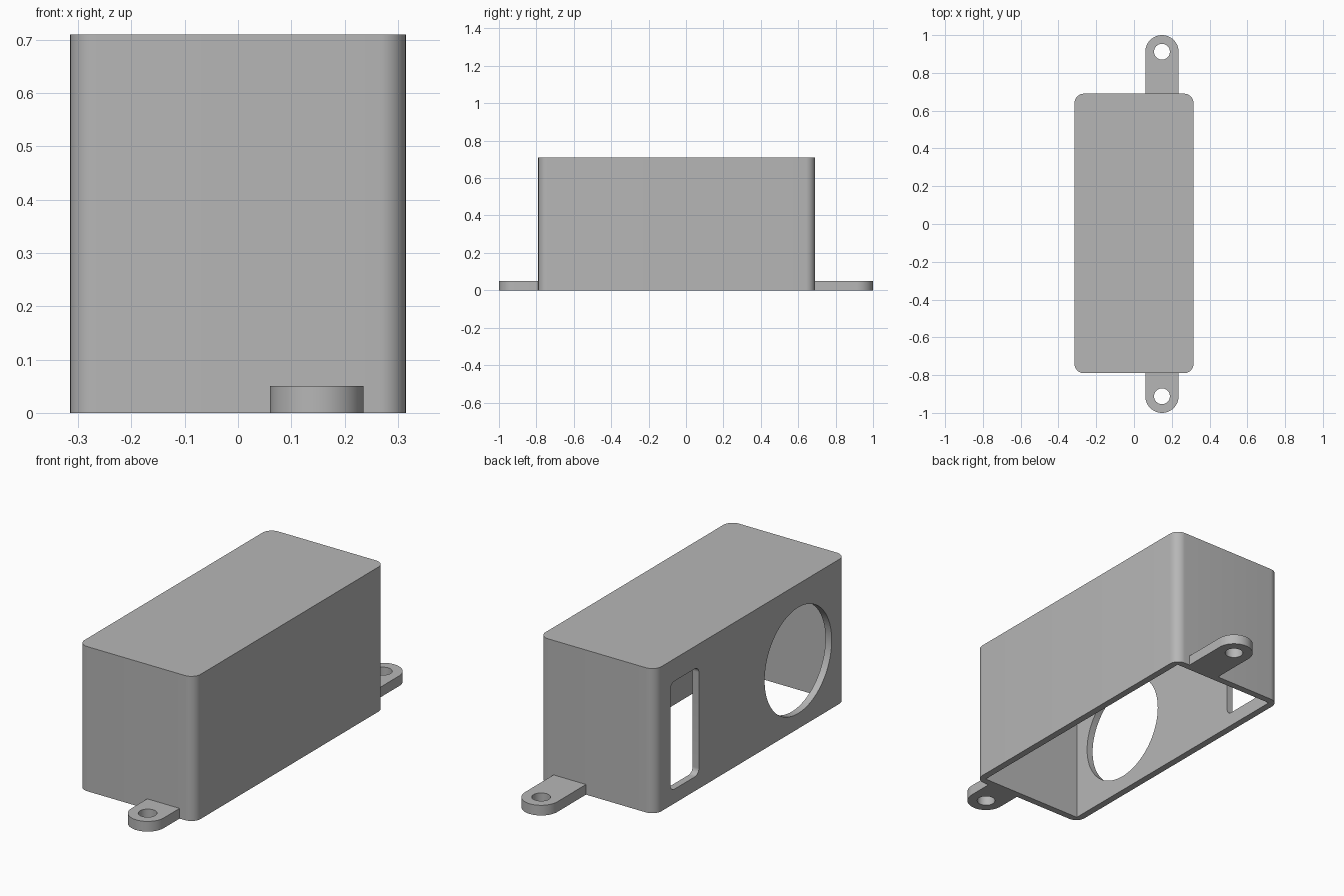
import bpy
from math import cos, sin, pi, radians
from mathutils import Matrix, Vector

if "Cube" in bpy.data.objects:
    bpy.data.objects.remove(bpy.data.objects["Cube"])

grey = bpy.data.materials.new("plain grey")
grey.use_nodes = True
colour = (0.47, 0.47, 0.47, 1)
grey.diffuse_color = colour
grey.node_tree.nodes["Principled BSDF"].inputs["Base Color"].default_value = colour

# Overall sizes
HALF_W, FRONT, BACK, HEIGHT = 0.315, -0.79, 0.69, 0.71
WALL, CORNER = 0.034, 0.05
TAB_X, TAB_R, TAB_H, HOLE_Y, HOLE_R = 0.148, 0.088, 0.05, 0.912, 0.042


def arc(cx, cy, r, start, end, n):
    angles = [radians(start + (end - start) * i / n) for i in range(n + 1)]
    return [(cx + r * cos(a), cy + r * sin(a)) for a in angles]


def rounded_rect(x0, x1, y0, y1, r, n=10):
    return (arc(x1 - r, y1 - r, r, 0, 90, n) + arc(x0 + r, y1 - r, r, 90, 180, n)
            + arc(x0 + r, y0 + r, r, 180, 270, n) + arc(x1 - r, y0 + r, r, 270, 360, n))


def circle(cx, cy, r, n=64):
    return arc(cx, cy, r, 0, 360, n)[:-1]


def prism(name, outline, low, high, matrix=Matrix()):
    """Extrude a counter-clockwise outline from low to high, then turn it."""
    n = len(outline)
    verts = [matrix @ Vector((x, y, z)) for z in (low, high) for x, y in outline]
    faces = [list(range(n))[::-1], list(range(n, 2 * n))]
    faces += [[i, (i + 1) % n, n + (i + 1) % n, n + i] for i in range(n)]
    mesh = bpy.data.meshes.new(name)
    mesh.from_pydata(verts, [], faces)
    mesh.materials.append(grey)
    obj = bpy.data.objects.new(name, mesh)
    bpy.context.collection.objects.link(obj)
    return obj


def cut(obj, cutters):
    """Subtract the cutters, bake the result and drop the cutters."""
    for cutter in cutters:
        mod = obj.modifiers.new("cut", 'BOOLEAN')
        mod.operation, mod.solver, mod.object = 'DIFFERENCE', 'EXACT', cutter
    graph = bpy.context.evaluated_depsgraph_get()
    mesh = bpy.data.meshes.new_from_object(obj.evaluated_get(graph))
    obj.modifiers.clear()
    obj.data = mesh
    for cutter in cutters:
        bpy.data.objects.remove(cutter)


# Box shell, open at the bottom
box = prism("box_shell", rounded_rect(-HALF_W, HALF_W, FRONT, BACK, CORNER), 0, HEIGHT)
inner = HALF_W - WALL
cavity = [(-inner, FRONT + WALL), (inner, FRONT + WALL),
          (inner, BACK - WALL), (-inner, BACK - WALL)]

# Round opening and slot in the -x wall: outline (y, z) extruded along x
along_x = Matrix(((0, 0, 1, 0), (1, 0, 0, 0), (0, 1, 0, 0), (0, 0, 0, 1)))
cut(box, [
    prism("cavity_cutter", cavity, -0.1, HEIGHT - WALL),
    prism("round_cutter", circle(-0.42, 0.335, 0.26, 96), -0.5, -0.15, along_x),
    prism("slot_cutter", rounded_rect(0.35, 0.57, 0.07, 0.6, 0.03), -0.5, -0.15, along_x),
])

# Mounting tabs with screw holes
tabs = []
for name, side, wall_y in (("front_tab", -1, FRONT), ("back_tab", 1, BACK)):
    start = 0 if side > 0 else 180
    outline = arc(TAB_X, side * HOLE_Y, TAB_R, start, start + 180, 32)
    outline += [(TAB_X - side * TAB_R, wall_y), (TAB_X + side * TAB_R, wall_y)]
    tab = prism(name, outline, 0, TAB_H)
    cut(tab, [prism("hole_cutter", circle(TAB_X, side * HOLE_Y, HOLE_R, 40), -0.1, 0.2)])
    tabs.append(tab)

# Smooth the curved walls, keep the edges sharp
bpy.ops.object.select_all(action='DESELECT')
for obj in [box] + tabs:
    obj.select_set(True)
bpy.context.view_layer.objects.active = box
bpy.ops.object.shade_smooth_by_angle(angle=radians(30))
